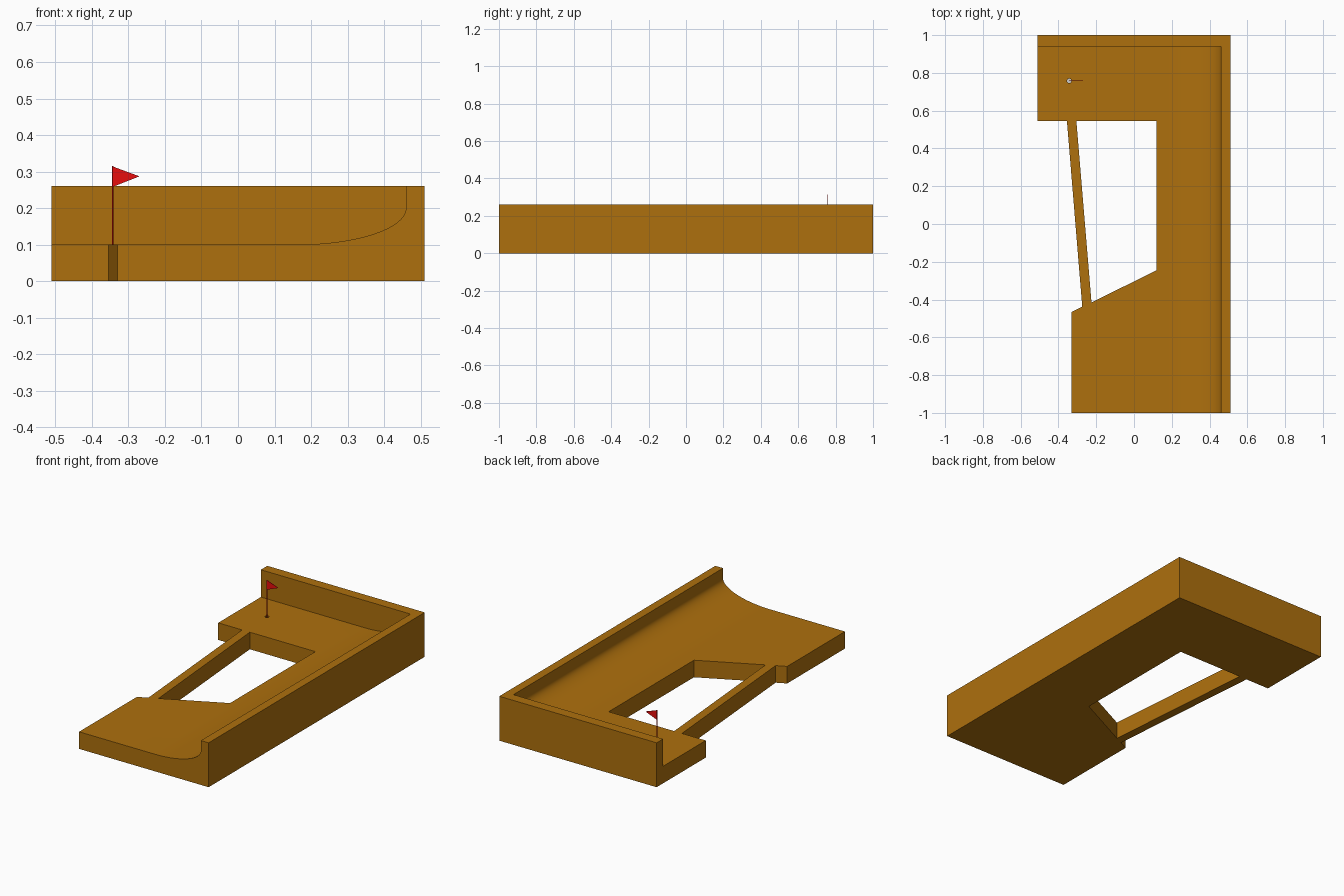
import bpy, bmesh
from math import sin, cos, pi

if "Cube" in bpy.data.objects:
    bpy.data.objects.remove(bpy.data.objects["Cube"])


def material(name, color):
    m = bpy.data.materials.new(name)
    m.diffuse_color = (*color, 1)
    m.use_nodes = True
    m.node_tree.nodes["Principled BSDF"].inputs["Base Color"].default_value = m.diffuse_color
    return m


def prism(name, points, axis, lo, hi, mat=None):
    """Extrude a 2D outline along 'Z' (points are x, y) or 'Y' (points are x, z)."""
    bm = bmesh.new()
    place = (lambda p: (p[0], p[1], lo)) if axis == 'Z' else (lambda p: (p[0], lo, p[1]))
    face = bm.faces.new([bm.verts.new(place(p)) for p in points])
    new = bmesh.ops.extrude_face_region(bm, geom=[face])["geom"]
    shift = (0, 0, hi - lo) if axis == 'Z' else (0, hi - lo, 0)
    bmesh.ops.translate(bm, vec=shift, verts=[g for g in new if isinstance(g, bmesh.types.BMVert)])
    bmesh.ops.recalc_face_normals(bm, faces=bm.faces)
    mesh = bpy.data.meshes.new(name)
    bm.to_mesh(mesh)
    bm.free()
    ob = bpy.data.objects.new(name, mesh)
    bpy.context.collection.objects.link(ob)
    if mat:
        mesh.materials.append(mat)
    return ob


def circle(x, y, r, n):
    return [(x + r * cos(2 * pi * i / n), y + r * sin(2 * pi * i / n)) for i in range(n)]


wood = material("wood", (0.42, 0.16, 0.004))
red = material("flag_red", (0.8, 0.004, 0.004))
CUP = (-0.343, 0.758)

# Solid block that the course is carved from
course = prism("course_base", [(-0.51, -1), (0.51, -1), (0.51, 1), (-0.51, 1)], 'Z', 0, 0.26, wood)

# Playing surface with banked curve up to the right wall; stops at the back wall
bank = [(0.16 + 0.30 * sin(pi / 2 * i / 20), 0.20 - 0.10 * cos(pi / 2 * i / 20)) for i in range(21)]
cutters = [
    prism("channel_cutter", [(-0.7, 0.4), (-0.7, 0.10)] + bank + [(0.46, 0.4)], 'Y', -1.2, 0.94),
    # Opening between the lane and the narrow bridge
    prism("opening_cutter", [(0.12, -0.245), (0.12, 0.545), (-0.305, 0.545), (-0.225, -0.415)],
          'Z', -0.2, 0.5),
    # Notch outside the bridge and the tee area
    prism("side_cutter", [(-0.7, -1.2), (-0.33, -1.2), (-0.33, -0.465), (-0.274, -0.438),
                          (-0.355, 0.545), (-0.7, 0.545)], 'Z', -0.2, 0.5),
    # Cup hole
    prism("cup_cutter", circle(*CUP, 0.012, 16), 'Z', 0.06, 0.2),
]

bpy.context.view_layer.objects.active = course
course.select_set(True)
for c in cutters:
    mod = course.modifiers.new(c.name, 'BOOLEAN')
    mod.operation = 'DIFFERENCE'
    mod.solver = 'EXACT'
    mod.object = c
    bpy.ops.object.modifier_apply(modifier=mod.name)
    bpy.data.objects.remove(c, do_unlink=True)
bpy.ops.object.shade_smooth_by_angle(angle=pi / 6)

# Cup floor, pole and pennant
prism("cup_floor", circle(*CUP, 0.0118, 16), 'Z', 0.058, 0.062)
prism("flag_pole", circle(*CUP, 0.0018, 10), 'Z', 0.06, 0.315, red)
x, y = CUP
prism("flag", [(x, 0.314), (x, 0.258), (x + 0.073, 0.287)], 'Y', y - 0.0015, y + 0.0015, red)
